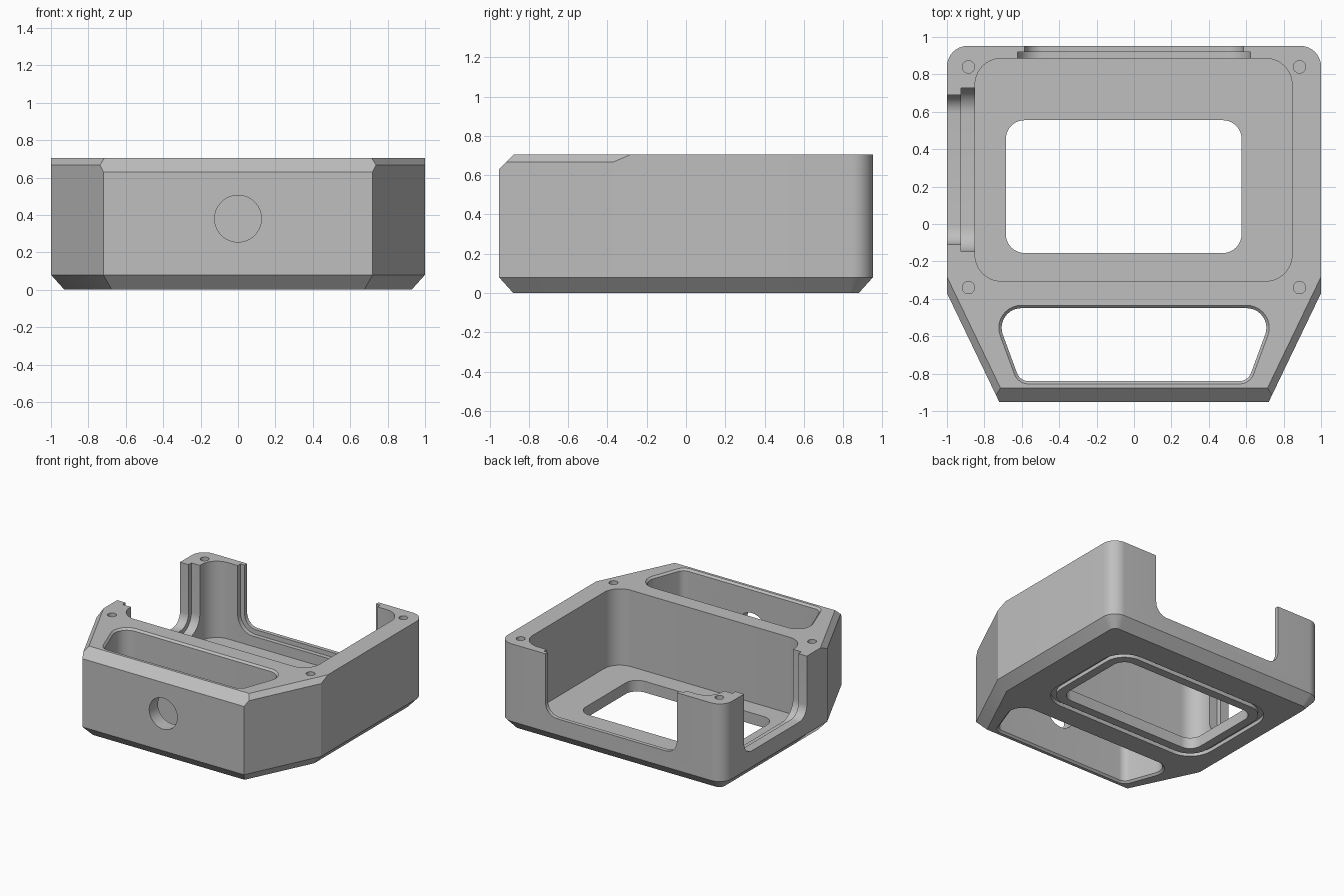
import bpy, bmesh, math
from mathutils import Vector

cube = bpy.data.objects.get("Cube")
if cube:
    bpy.data.objects.remove(cube, do_unlink=True)

TOP, BACK = 0.705, 0.952


def rect(x0, x1, y0, y1):
    return [(x0, y0), (x1, y0), (x1, y1), (x0, y1)]


def offset(points, d):
    """Grow (d > 0) or shrink a counter-clockwise outline."""
    result = []
    for i, p in enumerate(points):
        p = Vector(p)
        u = (p - Vector(points[i - 1])).normalized()
        v = (Vector(points[(i + 1) % len(points)]) - p).normalized()
        n1, n2 = Vector((u.y, -u.x)), Vector((v.y, -v.x))
        result.append(p + (n1 + n2) * d / (1 + n1.dot(n2)))
    return result


def rounded(points, radii, steps=10):
    """Fillet each corner of an outline with its own radius."""
    if not isinstance(radii, (list, tuple)):
        radii = [radii] * len(points)
    result = []
    for i, (p, r) in enumerate(zip(points, radii)):
        p = Vector(p)
        if r <= 0:
            result.append(p)
            continue
        u = (Vector(points[i - 1]) - p).normalized()
        v = (Vector(points[(i + 1) % len(points)]) - p).normalized()
        half = u.angle(v) / 2
        reach = r / math.tan(half)
        centre = p + (u + v).normalized() * r / math.sin(half)
        a, b = p + u * reach - centre, p + v * reach - centre
        turn = a.angle(b)
        for k in range(steps + 1):
            t = k / steps
            result.append(centre + (a * math.sin((1 - t) * turn)
                                    + b * math.sin(t * turn)) / math.sin(turn))
    return result


def circle(x, y, r, n=40):
    return [Vector((x + r * math.cos(k * math.tau / n), y + r * math.sin(k * math.tau / n)))
            for k in range(n)]


def loft(name, layers, axis="z"):
    """Closed solid through (outline, height) layers, stacked along an axis."""
    place = {"z": lambda p, h: (p[0], p[1], h),
             "y": lambda p, h: (p[0], h, p[1]),
             "x": lambda p, h: (h, p[0], p[1])}[axis]
    bm = bmesh.new()
    rings = [[bm.verts.new(place(p, h)) for p in pts] for pts, h in layers]
    bm.faces.new(rings[0])
    bm.faces.new(rings[-1])
    for low, high in zip(rings, rings[1:]):
        for i in range(len(low)):
            bm.faces.new((low[i - 1], low[i], high[i], high[i - 1]))
    bmesh.ops.recalc_face_normals(bm, faces=bm.faces)
    mesh = bpy.data.meshes.new(name)
    bm.to_mesh(mesh)
    bm.free()
    obj = bpy.data.objects.new(name, mesh)
    bpy.context.collection.objects.link(obj)
    return obj


def cut(target, cutter):
    mod = target.modifiers.new("cut", "BOOLEAN")
    mod.operation, mod.solver, mod.object = "DIFFERENCE", "EXACT", cutter
    bpy.context.view_layer.objects.active = target
    bpy.ops.object.modifier_apply(modifier=mod.name)
    bpy.data.objects.remove(cutter, do_unlink=True)


# Outer body with a chamfered base
plan = [(-0.72, -BACK), (0.72, -BACK), (1, -0.37), (1, BACK), (-1, BACK), (-1, -0.37)]
body = loft("housing_body", [
    (rounded(offset(plan, -0.072), [0, 0, 0, 0.05, 0.05, 0]), 0),
    (rounded(plan, [0, 0, 0, 0.11, 0.11, 0]), 0.08),
    (rounded(plan, [0, 0, 0, 0.11, 0.11, 0]), TOP)])

# Top chamfers on the front and the two slanted sides
bm = bmesh.new()
bm.from_mesh(body.data)
slant = Vector((0.582, -0.28, 0)).normalized()
for point, normal in (((0, -BACK, 0.63), (0, -1, 1)),
                      ((1, -0.37, 0.667), (slant.x, slant.y, 1)),
                      ((-1, -0.37, 0.667), (-slant.x, slant.y, 1))):
    sliced = bmesh.ops.bisect_plane(bm, geom=bm.verts[:] + bm.edges[:] + bm.faces[:],
                                    plane_co=point, plane_no=normal, clear_outer=True)
    bmesh.ops.holes_fill(bm, edges=[e for e in sliced["geom_cut"]
                                    if isinstance(e, bmesh.types.BMEdge)])
bmesh.ops.recalc_face_normals(bm, faces=bm.faces)
bm.to_mesh(body.data)
bm.free()

# Main cavity and floor window
cavity = rounded(rect(-0.85, 0.845, -0.305, 0.885), 0.14)
cut(body, loft("cavity_cutter", [(cavity, 0.09), (cavity, 1)]))
window = rect(-0.685, 0.575, -0.155, 0.555)
opening = rounded(window, 0.1)
cut(body, loft("window_cutter", [(opening, -0.1), (opening, 0.3)]))

# Seal groove under the window
outer, inner = rounded(offset(window, 0.11), 0.2), rounded(offset(window, 0.07), 0.16)
ring = loft("groove_cutter", [(outer, -0.05), (outer, 0.03)])
cut(ring, loft("groove_core", [(inner, -0.1), (inner, 0.1)]))
cut(body, ring)

# Front pocket with bevelled rims
pocket = [(-0.62, -0.855), (0.62, -0.855), (0.775, -0.435), (-0.775, -0.435)]


def pocket_ring(d):
    return rounded(offset(pocket, d), [0.08 + d, 0.08 + d, 0.12 + d, 0.12 + d])


cut(body, loft("pocket_cutter", [
    (pocket_ring(0.015), -0.015), (pocket_ring(-0.015), 0.015),
    (pocket_ring(-0.015), TOP - 0.015), (pocket_ring(0.015), TOP + 0.015)]))

# Stepped panel slots in the back and right walls
for axis, low, high, wall, step, far in (("y", -0.585, 0.585, 0.8, 0.92, 1.1),
                                         ("x", -0.11, 0.69, -0.8, -0.925, -1.1)):
    for grow, start, end in ((0, wall, far), (0.038, wall, step)):
        slot = rounded(rect(low - grow, high + grow, 0.21 - grow, 1),
                       [0.1 + grow, 0.1 + grow, 0, 0])
        cut(body, loft("slot_cutter", [(slot, start), (slot, end)], axis))

# Round port in the front wall
port = circle(0, 0.38, 0.125, 64)
cut(body, loft("port_cutter", [(port, -1.1), (port, -0.7)], "y"))

# Screw holes at the four corners
for x in (-0.885, 0.885):
    for y in (-0.34, 0.84):
        hole = circle(x, y, 0.033, 32)
        cut(body, loft("screw_cutter", [(hole, 0.35), (hole, 1)]))

# Single grey finish
grey = bpy.data.materials.new("plain_grey")
grey.use_nodes = True
colour = (0.52, 0.52, 0.52, 1)
grey.diffuse_color = colour
grey.node_tree.nodes["Principled BSDF"].inputs["Base Color"].default_value = colour
body.data.materials.clear()
body.data.materials.append(grey)

bpy.ops.object.select_all(action="DESELECT")
body.select_set(True)
bpy.context.view_layer.objects.active = body
bpy.ops.object.shade_smooth_by_angle(angle=math.radians(25))
